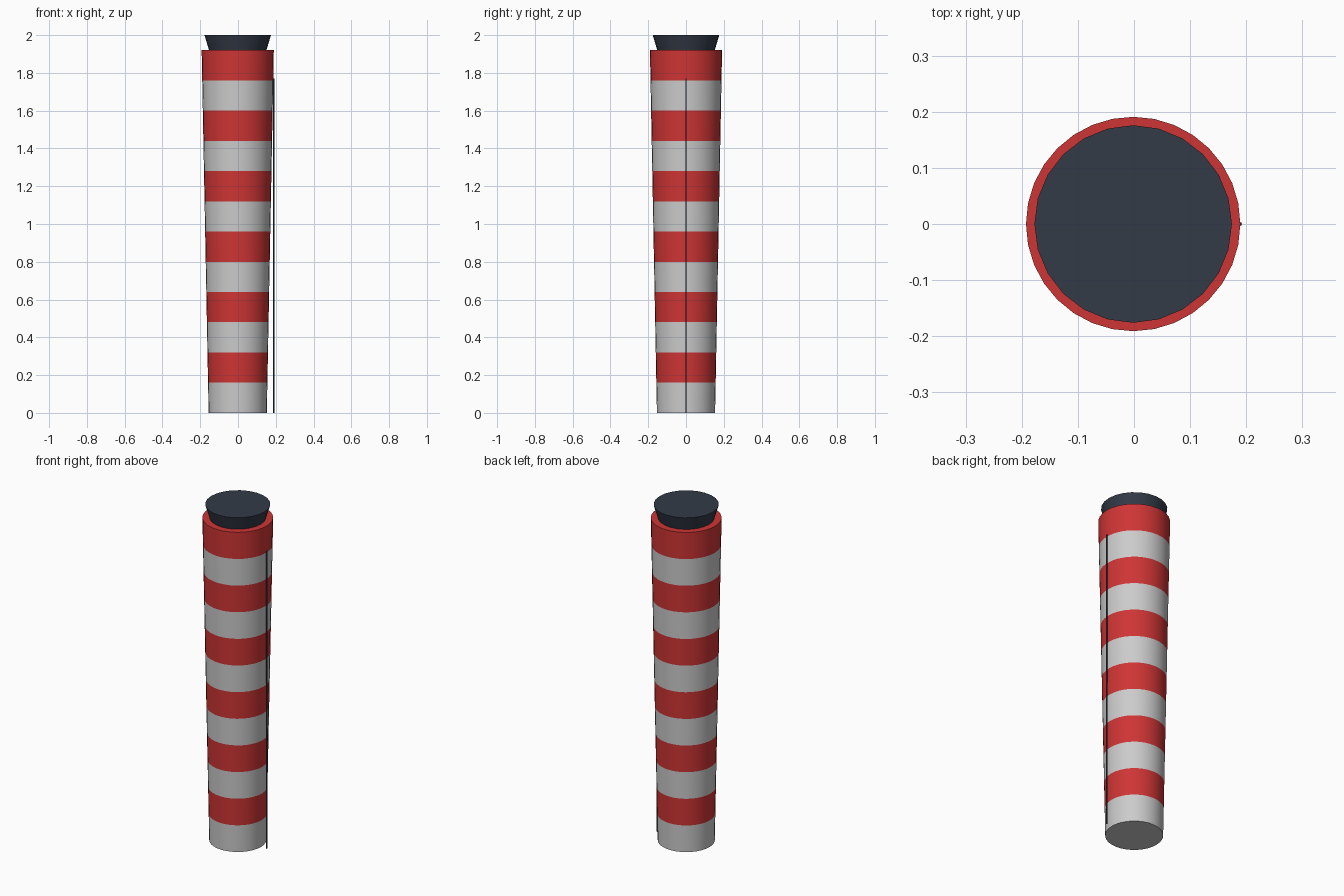
import bpy, bmesh, math

if "Cube" in bpy.data.objects:
    bpy.data.objects.remove(bpy.data.objects["Cube"])

CX = -0.0015          # shaft axis, offset slightly by the rod
BANDS, BAND_H = 12, 0.16
R_BOTTOM, R_TOP = 0.154, 0.191


def material(name, rgb):
    m = bpy.data.materials.new(name)
    m.diffuse_color = (*rgb, 1)
    m.use_nodes = True
    m.node_tree.nodes["Principled BSDF"].inputs["Base Color"].default_value = m.diffuse_color
    return m


def lathe(name, rings, sides, x, mats):
    """Closed stack of rings (radius, z); materials alternate per band."""
    bm = bmesh.new()
    loops = [[bm.verts.new((r * math.cos(2 * math.pi * i / sides),
                            r * math.sin(2 * math.pi * i / sides), z))
              for i in range(sides)] for r, z in rings]
    for b, (lo, hi) in enumerate(zip(loops, loops[1:])):
        for i in range(sides):
            j = (i + 1) % sides
            bm.faces.new((lo[i], lo[j], hi[j], hi[i])).material_index = b % len(mats)
    bm.faces.new(loops[0][::-1])
    bm.faces.new(loops[-1]).material_index = (len(rings) - 2) % len(mats)
    me = bpy.data.meshes.new(name)
    bm.to_mesh(me)
    bm.free()
    for m in mats:
        me.materials.append(m)
    ob = bpy.data.objects.new(name, me)
    ob.location.x = x
    bpy.context.collection.objects.link(ob)
    bpy.ops.object.select_all(action='DESELECT')
    ob.select_set(True)
    bpy.context.view_layer.objects.active = ob
    bpy.ops.object.shade_smooth_by_angle(angle=math.radians(30))
    return ob


white = material("white", (0.77, 0.77, 0.79))
red = material("red", (0.62, 0.035, 0.035))
dark = material("dark_slate", (0.033, 0.043, 0.064))

# Striped shaft, widening upward
rings = [(R_BOTTOM + (R_TOP - R_BOTTOM) * k / BANDS, k * BAND_H)
         for k in range(BANDS + 1)]
lathe("striped_shaft", rings, 32, CX, [white, red])

# Flared top cap
lathe("top_cap", [(0.152, 1.92), (0.176, 2.0)], 24, CX, [dark])

# Thin vertical rod on the right side
lathe("side_rod", [(0.0035, 0.0), (0.0035, 1.77)], 8, 0.189, [dark])
